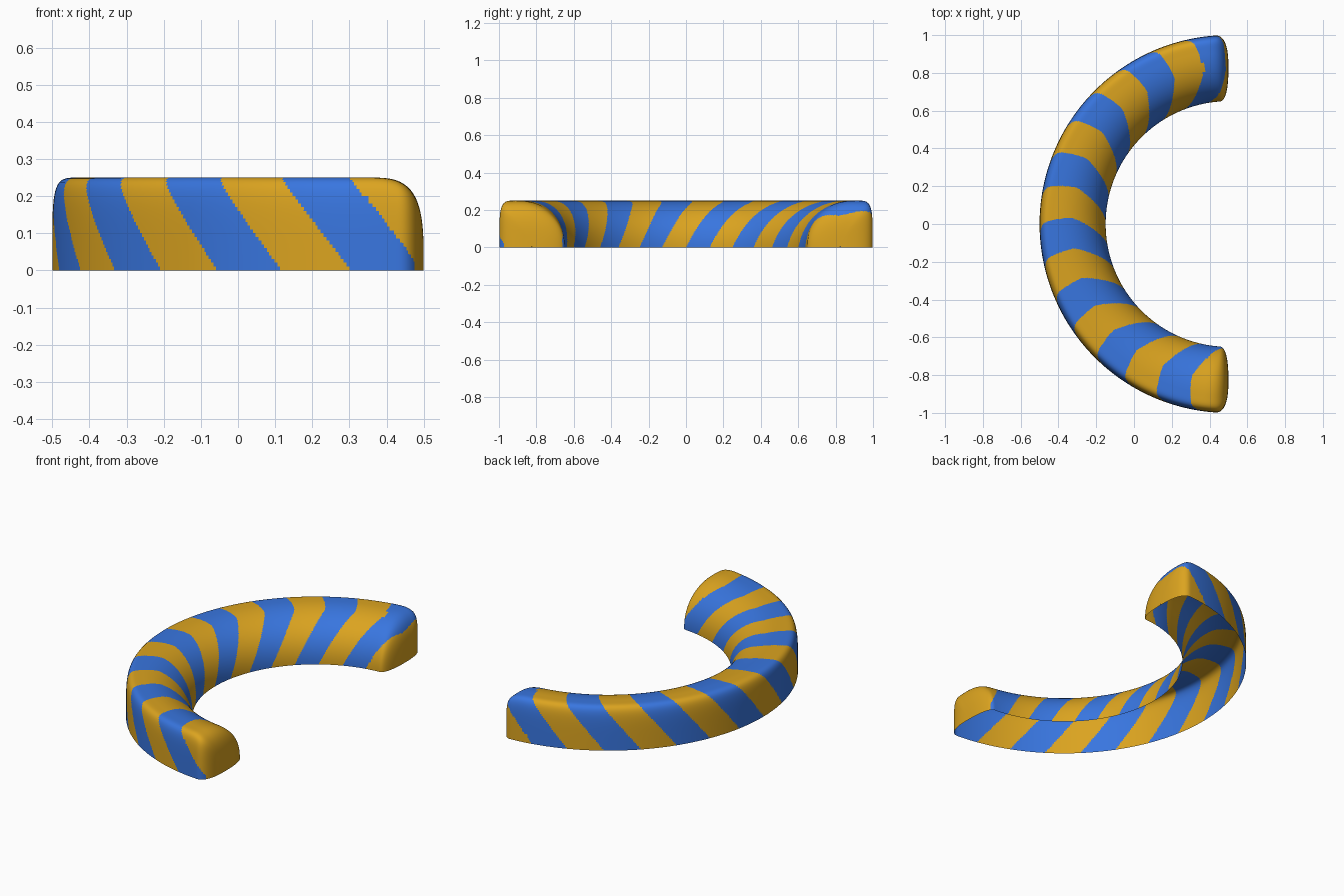
import bpy, bmesh, math

if "Cube" in bpy.data.objects:
    bpy.data.objects.remove(bpy.data.objects["Cube"])

R, HALF_W, H = 0.825, 0.175, 0.25      # arc radius, half width, height
PEAK = 0.09                            # ridge sits towards the outer side
N_PROF, N_ARC, N_END = 72, 1000, 40


def make_mat(name, col):
    m = bpy.data.materials.new(name)
    m.diffuse_color = (*col, 1)
    m.use_nodes = True
    m.node_tree.nodes["Principled BSDF"].inputs["Base Color"].default_value = m.diffuse_color
    return m


# open-bottomed section: tight outer shoulder, soft slope to the inside
def section(t):
    c, s = math.cos(t), max(0.0, math.sin(t))
    n, w = (5.5, HALF_W - PEAK) if c > 0 else (2.2, HALF_W + PEAK)
    return PEAK + math.copysign(w * abs(c) ** (2 / n), c), H * s ** (2 / n)


# resample the section to even spacing
dense = [section(math.pi * i / 20000) for i in range(20001)]
dense[0], dense[-1] = (HALF_W, 0.0), (-HALF_W, 0.0)
length = [0.0]
for p, q in zip(dense, dense[1:]):
    length.append(length[-1] + math.dist(p, q))
profile, j = [], 0
for i in range(N_PROF):
    while length[j] < length[-1] * i / N_PROF:
        j += 1
    profile.append(dense[j])
profile.append(dense[-1])


# rounding factor at distance d from an end
def rounding(d, size, m):
    e = max(0.0, 1 - d / size)
    return max(0.0, 1 - e ** m) ** (1 / m)


# stations along the arc, denser at the rounded ends
END = 0.14 / R
ends = [END * (1 - math.sin(math.pi / 2 * (1 - k / N_END)) ** (2 / 3)) for k in range(N_END)]
ends[0] = 1e-7
mid = [END + (math.pi - 2 * END) * k / N_ARC for k in range(N_ARC + 1)]
angles = ends + mid + [math.pi - a for a in reversed(ends)]

# sweep the section along the half ring
bm = bmesh.new()
rings = []
for a in angles:
    d = R * min(a, math.pi - a)
    zs, ws = rounding(d, 0.14, 3.5), rounding(d, 0.06, 2.5)
    rings.append([bm.verts.new((0.5 - (R + u * ws) * math.sin(a),
                                -(R + u * ws) * math.cos(a), z * zs))
                  for u, z in profile])
for r0, r1 in zip(rings, rings[1:]):
    for i in range(N_PROF):
        bm.faces.new((r0[i], r0[i + 1], r1[i + 1], r1[i]))

# slanted stripes: sixteen bands, shifted along the arc with height
STEP = 180 / 16
for f in bm.faces:
    f.smooth = True
    c = f.calc_center_median()
    a = math.degrees(math.atan2(0.5 - c.x, -c.y))
    u = abs(math.hypot(c.x - 0.5, c.y) - R) / HALF_W
    shift = 46 * c.z + 2.5 * max(0.0, 1 - u)
    band = max(-1, min(15, math.floor((a - shift) / STEP)))
    if c.y < 0 and c.x > 0.475:
        band = -1
    f.material_index = band % 2

bm.normal_update()
top = max(bm.faces, key=lambda f: f.calc_center_median().z)
if top.normal.z < 0:
    bmesh.ops.reverse_faces(bm, faces=bm.faces[:])

me = bpy.data.meshes.new("striped_arc")
bm.to_mesh(me)
bm.free()
me.materials.append(make_mat("blue", (0.04, 0.18, 0.74)))
me.materials.append(make_mat("gold", (0.71, 0.37, 0.014)))
ob = bpy.data.objects.new("striped_arc", me)
bpy.context.collection.objects.link(ob)
